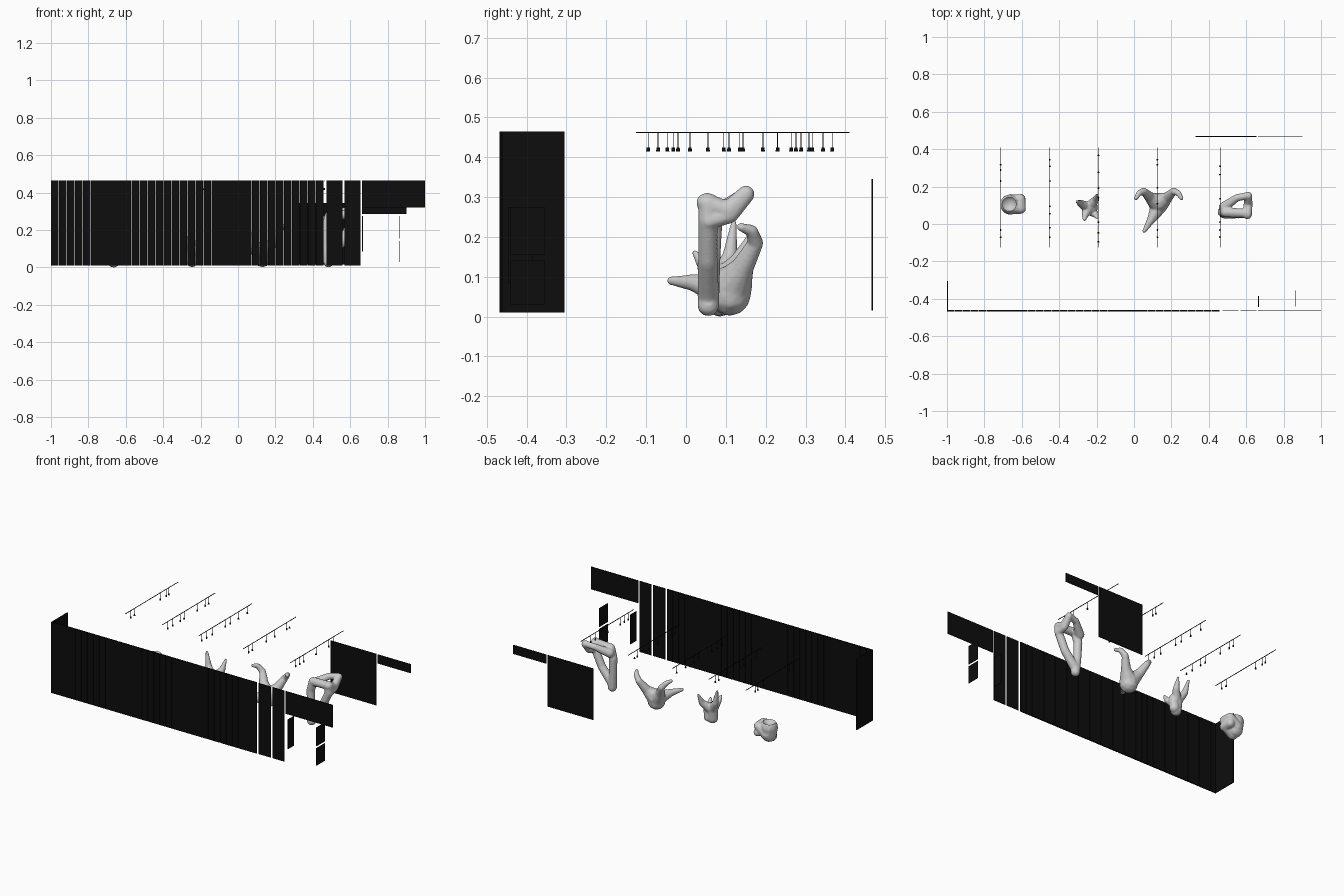
import bpy, bmesh, math
from mathutils import Vector

if "Cube" in bpy.data.objects:
    bpy.data.objects.remove(bpy.data.objects["Cube"])

black = bpy.data.materials.new("black_panel")
black.diffuse_color = (0.004, 0.004, 0.004, 1)
black.use_nodes = True
black.node_tree.nodes["Principled BSDF"].inputs["Base Color"].default_value = black.diffuse_color


def add_mesh(name, bm, mat=None):
    mesh = bpy.data.meshes.new(name)
    bm.to_mesh(mesh)
    bm.free()
    ob = bpy.data.objects.new(name, mesh)
    bpy.context.collection.objects.link(ob)
    if mat:
        mesh.materials.append(mat)
    return ob


def put_box(bm, x0, x1, y0, y1, z0, z1):
    vs = bmesh.ops.create_cube(bm, size=1)["verts"]
    for v in vs:
        v.co = Vector((x0 + (v.co.x + .5) * (x1 - x0),
                       y0 + (v.co.y + .5) * (y1 - y0),
                       z0 + (v.co.z + .5) * (z1 - z0)))


def panel(name, *dims):
    bm = bmesh.new()
    put_box(bm, *dims)
    return add_mesh(name, bm, black)


# Front wall: a run of narrow upright slats
bm = bmesh.new()
count = 34
pitch = 1.46 / count
for i in range(count):
    x = -1 + i * pitch
    put_box(bm, x, x + pitch - .002, -.468, -.46, .01, .465)
add_mesh("front_wall_slats", bm, black)

# Loose front panels, header and side return
panel("front_panel_a", .473, .558, -.466, -.462, .01, .465)
panel("front_panel_b", .57, .655, -.466, -.462, .01, .465)
panel("front_header", .663, 1.0, -.466, -.462, .32, .465)
panel("side_return_wall", -1.0, -.994, -.468, -.305, .01, .465)

# Small hanging panels behind the entrance
panel("entrance_panel_left", .664, .667, -.445, -.385, .085, .275)
panel("entrance_panel_low", .863, .866, -.44, -.355, .03, .142)
panel("entrance_panel_high", .863, .866, -.44, -.355, .155, .275)

# Back wall and its header
panel("back_wall", .33, .655, .466, .47, .015, .345)
panel("back_header", .663, .9, .466, .469, .287, .345)

# Ceiling tracks with hanging spotlights
tracks = {
    -.713: (.317, .289, .23, -.032, -.07),
    -.45: (.344, .309, .23, .095, .055, -.02, -.07),
    -.19: (.367, .276, .193, .143, .01, -.047, -.095),
    .125: (.344, .317, .193, .108, -.032, -.07),
    .46: (.309, .264, .135, .01, -.032, -.07),
}
for n, (x, spots) in enumerate(tracks.items()):
    bm = bmesh.new()
    put_box(bm, x - .0015, x + .0015, -.125, .41, .461, .464)
    for y in spots:
        put_box(bm, x - .001, x + .001, y - .001, y + .001, .424, .461)
        head = bmesh.ops.create_cone(bm, cap_ends=True, segments=12,
                                     radius1=.005, radius2=.004, depth=.01)["verts"]
        bmesh.ops.translate(bm, verts=head, vec=(x, y, .42))
    add_mesh("light_track_%d" % (n + 1), bm, black)


def sculpture(name, limbs, cut=None, smooth=6):
    """Merge tapered limbs ((point, radius) chains) into one smooth bone form."""
    bm = bmesh.new()
    for limb in limbs:
        for a, b in zip(limb, limb[1:]):
            part = bmesh.new()
            for x, y, z, r in (a, b):
                vs = bmesh.ops.create_icosphere(part, subdivisions=2, radius=r)["verts"]
                bmesh.ops.translate(part, verts=vs, vec=(x, y, z))
            pts = [v.co.copy() for v in part.verts]
            part.free()
            vs = [bm.verts.new(p) for p in pts]
            res = bmesh.ops.convex_hull(bm, input=vs)
            junk = [g for g in set(res["geom_interior"] + res["geom_unused"])
                    if isinstance(g, bmesh.types.BMVert)]
            bmesh.ops.delete(bm, geom=junk, context="VERTS")
    ob = add_mesh(name, bm)
    rm = ob.modifiers.new("merge", "REMESH")
    rm.mode = "VOXEL"
    rm.voxel_size = .005
    rm.use_smooth_shade = True
    if cut:
        x, y, z, r = cut
        cb = bmesh.new()
        vs = bmesh.ops.create_icosphere(cb, subdivisions=4, radius=r)["verts"]
        bmesh.ops.translate(cb, verts=vs, vec=(x, y, z))
        cutter = add_mesh(name + "_cutter", cb)
        cutter.hide_render = True
        cutter.hide_viewport = True
        bo = ob.modifiers.new("hollow", "BOOLEAN")
        bo.operation = "DIFFERENCE"
        bo.object = cutter
    sm = ob.modifiers.new("soften", "SMOOTH")
    sm.factor = .5
    sm.iterations = smooth
    return ob


# Socket bone: squat block with a round bowl in the top
sculpture("socket_sculpture", [
    [(-.665, .107, .05, .045), (-.665, .107, .1, .052)],
    [(-.665, .085, .035, .036), (-.605, .09, .06, .028), (-.605, .135, .06, .026)],
    [(-.605, .082, .1, .028), (-.605, .135, .1, .025), (-.66, .12, .06, .04)],
    [(-.665, .1, .09, .05), (-.605, .082, .1, .028)],
    [(-.605, .082, .06, .028), (-.605, .135, .1, .025)],
], cut=(-.668, .107, .16, .048), smooth=4)

# Pronged bone: upright body with four spikes
sculpture("pronged_sculpture", [
    [(-.245, .08, .035, .034), (-.245, .085, .1, .036)],
    [(-.225, .09, .04, .03), (-.22, .09, .1, .028)],
    [(-.25, .09, .1, .03), (-.285, .11, .15, .02), (-.305, .12, .235, .008)],
    [(-.235, .095, .1, .03), (-.205, .13, .14, .02), (-.197, .158, .2, .007)],
    [(-.25, .075, .1, .03), (-.262, .045, .13, .018), (-.266, .022, .16, .008)],
    [(-.235, .075, .08, .03), (-.205, .05, .1, .018), (-.198, .035, .13, .009)],
])


# Horned bone: rounded bowl, two mirrored horns and a front spike
def horn(s):
    c = .132
    return [[(c, .11, .07, .055), (c + s * .045, .14, .12, .03),
             (c + s * .08, .175, .185, .02), (c + s * .105, .165, .215, .016),
             (c + s * .122, .137, .225, .011)]]


sculpture("horned_sculpture", [
    [(.132, .11, .055, .054), (.132, .115, .08, .052)],
    [(.125, .08, .07, .04), (.09, .02, .085, .022), (.055, -.038, .09, .011)],
] + horn(-1) + horn(1))

# Arched bone: triangular top frame on legs that meet in one foot
sculpture("arched_sculpture", [
    [(.484, .056, .028, .028), (.475, .062, .12, .024), (.472, .065, .22, .026),
     (.49, .062, .28, .026), (.606, .057, .284, .026)],
    [(.606, .057, .284, .027), (.606, .055, .24, .025), (.56, .055, .14, .025),
     (.484, .056, .05, .028)],
    [(.612, .057, .24, .022), (.61, .11, .255, .022), (.612, .152, .305, .02)],
    [(.612, .152, .31, .02), (.55, .14, .3, .02), (.48, .09, .26, .028)],
    [(.606, .05, .286, .025), (.61, .105, .265, .025), (.612, .15, .31, .02)],
])
